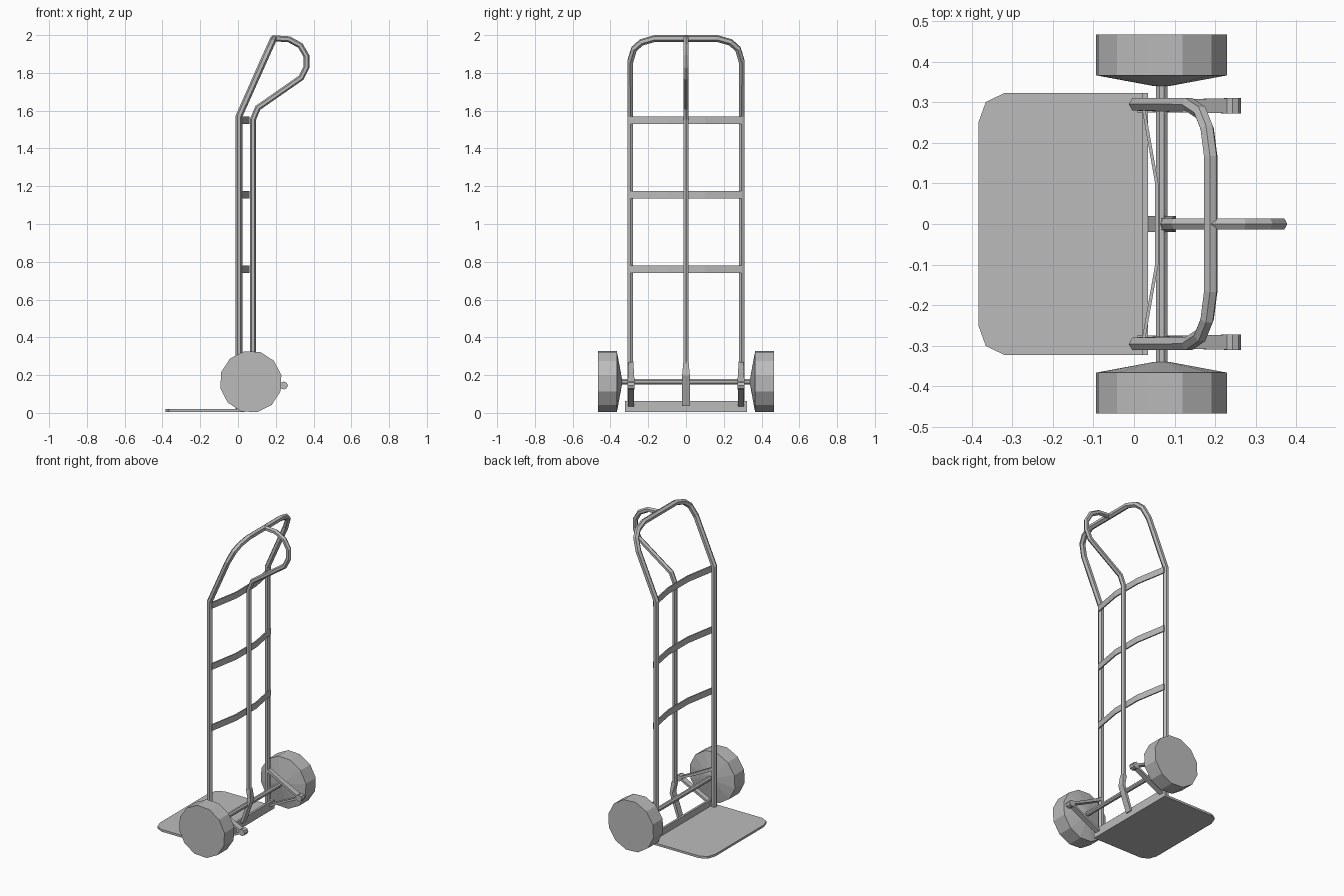
import bpy, bmesh, math
from mathutils import Vector

cube = bpy.data.objects.get("Cube")
if cube:
    bpy.data.objects.remove(cube, do_unlink=True)

grey = bpy.data.materials.new("plain_grey")
grey.use_nodes = True
grey.diffuse_color = (0.5, 0.5, 0.5, 1)
bsdf = next(n for n in grey.node_tree.nodes if n.type == 'BSDF_PRINCIPLED')
bsdf.inputs["Base Color"].default_value = grey.diffuse_color


def loft(name, rings):
    """Closed flat-shaded solid through a list of equal point rings."""
    bm = bmesh.new()
    loops = [[bm.verts.new(p) for p in ring] for ring in rings]
    for a, b in zip(loops, loops[1:]):
        for i in range(len(a)):
            j = (i + 1) % len(a)
            bm.faces.new((a[i], a[j], b[j], b[i]))
    bm.faces.new(loops[0])
    bm.faces.new(loops[-1])
    bmesh.ops.recalc_face_normals(bm, faces=bm.faces)
    mesh = bpy.data.meshes.new(name)
    bm.to_mesh(mesh)
    bm.free()
    mesh.materials.append(grey)
    obj = bpy.data.objects.new(name, mesh)
    bpy.context.scene.collection.objects.link(obj)
    return obj


def turned(name, x, z, profile, sides, phase=0):
    """Solid turned about an axis along y; profile holds (y, radius)."""
    angles = [math.radians(phase) + math.tau * i / sides for i in range(sides)]
    return loft(name, [[(x + r * math.cos(a), y, z + r * math.sin(a))
                        for a in angles] for y, r in profile])


def slab(name, outline, z0, z1):
    return loft(name, [[(x, y, z) for x, y in outline] for z in (z0, z1)])


def bar(name, y, stations):
    """Flat bar in an xz plane; stations hold (x, z, half width, half thickness)."""
    pts = [Vector((s[0], 0, s[1])) for s in stations]
    rings = []
    for i, (x, z, w, t) in enumerate(stations):
        d = (pts[min(i + 1, len(pts) - 1)] - pts[max(i - 1, 0)]).normalized()
        nx, nz = -d.z * t, d.x * t
        rings.append([(x + sx * nx, y + sy * w, z + sx * nz)
                      for sx, sy in ((-1, -1), (-1, 1), (1, 1), (1, -1))])
    return loft(name, rings)


def tube(name, path, radius):
    """Six-sided bent tube, turned into a mesh."""
    curve = bpy.data.curves.new(name, 'CURVE')
    curve.dimensions = '3D'
    curve.bevel_depth = radius
    curve.bevel_resolution = 1
    curve.use_fill_caps = True
    spline = curve.splines.new('POLY')
    spline.points.add(len(path) - 1)
    for point, co in zip(spline.points, path):
        point.co = (*co, 1)
    temp = bpy.data.objects.new(name + "_path", curve)
    bpy.context.scene.collection.objects.link(temp)
    bpy.context.view_layer.update()
    mesh = bpy.data.meshes.new_from_object(
        temp.evaluated_get(bpy.context.evaluated_depsgraph_get()))
    bpy.data.objects.remove(temp, do_unlink=True)
    for poly in mesh.polygons:
        poly.use_smooth = False
        poly.material_index = 0
    mesh.materials.clear()
    mesh.materials.append(grey)
    obj = bpy.data.objects.new(name, mesh)
    bpy.context.scene.collection.objects.link(obj)


# Main frame: two rails joined by a leaning, rounded top
half = [(0.005, 0.295, 0.02), (0.005, 0.295, 1.57), (0.134, 0.295, 1.86),
        (0.164, 0.275, 1.927), (0.18, 0.235, 1.962), (0.189, 0.165, 1.982)]
tube("main_frame", half + [(x, -y, z) for x, y, z in reversed(half)], 0.018)

# Centre post with looped grip
tube("centre_post", [(x, 0, z) for x, z in (
    (0.08, 0.25), (0.08, 1.555), (0.105, 1.615), (0.335, 1.775), (0.362, 1.83),
    (0.362, 1.89), (0.33, 1.945), (0.27, 1.978), (0.19, 1.983))], 0.016)
bar("centre_post_foot", 0, [(0.08, 0.27, 0.014, 0.014), (0.093, 0.2, 0.02, 0.01),
                            (0.037, 0.04, 0.02, 0.008)])

# Bowed cross straps
bow = [(0.025, 0.3), (0.03, 0.27), (0.06, 0.1)]
bow += [(x, -y) for x, y in reversed(bow)]
strap = bow + [(x - 0.008, y) for x, y in reversed(bow)]
for name, z in (("lower", 0.76), ("middle", 1.155), ("upper", 1.55)):
    slab(name + "_strap", strap, z - 0.02, z + 0.02)

# Toe plate with clipped corners and upright flange
edge = [(0.03, 0.322), (-0.32, 0.322), (-0.365, 0.3), (-0.383, 0.25)]
slab("toe_plate", edge + [(x, -y) for x, y in reversed(edge)], 0.006, 0.02)
slab("toe_plate_flange", [(0.021, 0.322), (0.035, 0.322),
                          (0.035, -0.322), (0.021, -0.322)], 0.006, 0.062)

# Axle, wheels and rear stays
turned("axle", 0.068, 0.165, [(-0.35, 0.015), (0.35, 0.015)], 8, 22.5)
for side, s in (("left", 1), ("right", -1)):
    turned(side + "_wheel", 0.068, 0.165,
           [(s * 0.34, 0.022), (s * 0.366, 0.165), (s * 0.466, 0.165)], 12, 12)
    y = s * 0.291
    turned(side + "_stay_peg", 0.243, 0.145, [(y - 0.019, 0.021), (y + 0.019, 0.021)], 8)
    bar(side + "_upper_stay", y, [(0.01, 0.262, 0.012, 0.01), (0.12, 0.205, 0.016, 0.008),
                                  (0.243, 0.145, 0.019, 0.007)])
    bar(side + "_lower_stay", y, [(0.01, 0.03, 0.017, 0.007), (0.243, 0.145, 0.017, 0.007)])
